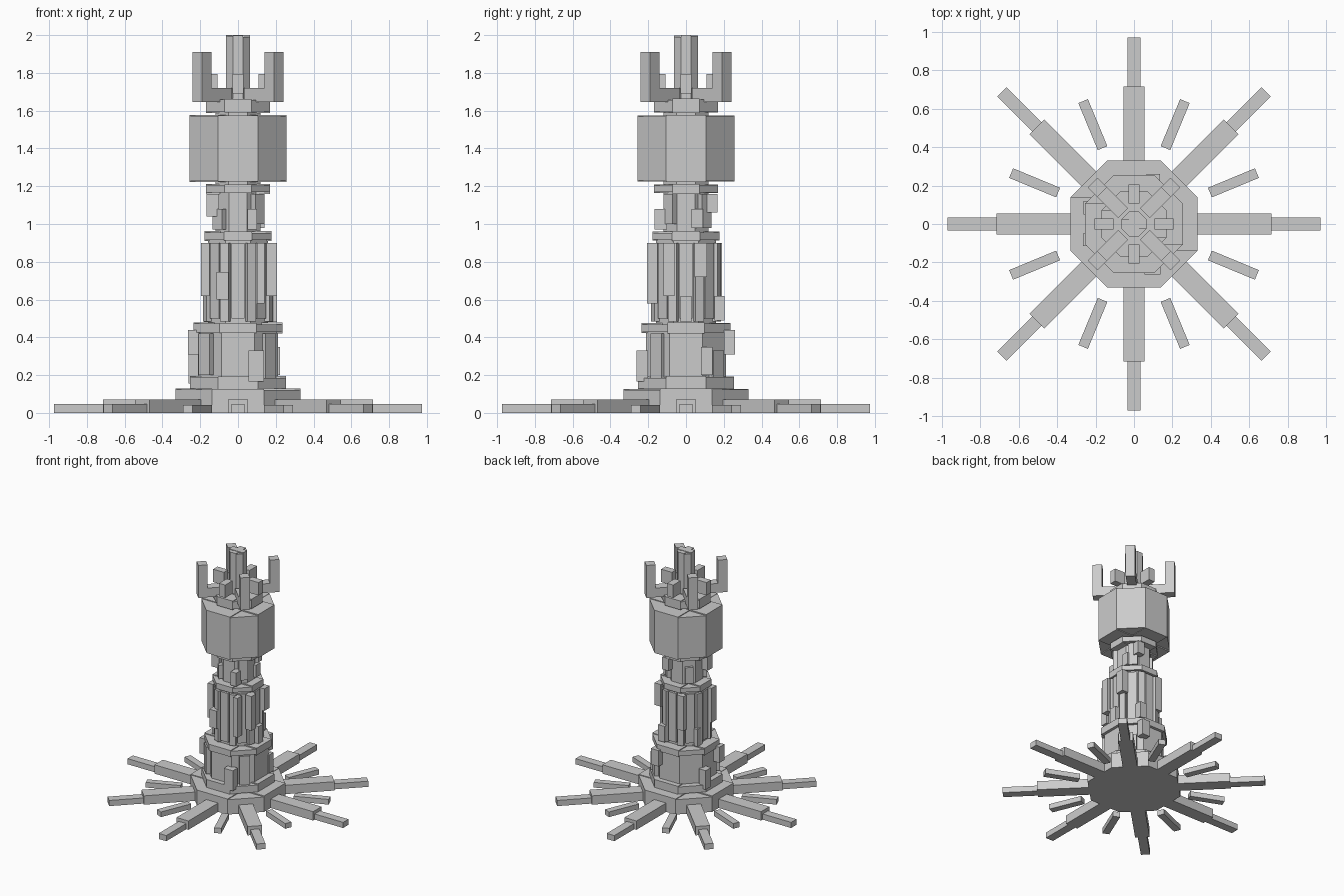
import bpy, bmesh, math
from mathutils import Matrix, Vector

old = bpy.data.objects.get("Cube")
if old:
    bpy.data.objects.remove(old, do_unlink=True)

stone = bpy.data.materials.new("stone grey")
stone.use_nodes = True
GREY = (0.6, 0.6, 0.6, 1.0)
stone.diffuse_color = GREY
stone.node_tree.nodes["Principled BSDF"].inputs["Base Color"].default_value = GREY
T = math.tan(math.radians(22.5))


def box(bm, angle, r0, r1, t0, t1, z0, z1):
    """Box from r0 to r1 outward along angle (degrees), t0 to t1 sideways."""
    m = (Matrix.Rotation(math.radians(angle), 4, 'Z')
         @ Matrix.Translation(Vector(((r0 + r1) / 2, (t0 + t1) / 2, (z0 + z1) / 2)))
         @ Matrix.Diagonal((r1 - r0, t1 - t0, z1 - z0, 1)))
    bmesh.ops.create_cube(bm, size=1, matrix=m)


def finish(name, bm):
    me = bpy.data.meshes.new(name)
    bm.to_mesh(me)
    bm.free()
    me.materials.append(stone)
    ob = bpy.data.objects.new(name, me)
    bpy.context.collection.objects.link(ob)


def octagon(name, r, z0, z1, step=0.003):
    """Octagonal drum made of four crossing slabs of slightly stepped height."""
    bm = bmesh.new()
    for i, a in enumerate((0, 90, 45, 135)):
        d = step * i
        box(bm, a, -r, r, -r * T, r * T, z0 + (d if z0 > 0 else 0), z1 - d)
    finish(name, bm)


def boxes(name, items):
    bm = bmesh.new()
    for it in items:
        box(bm, *it)
    finish(name, bm)


# Stacked drums and collars
for name, r, z0, z1 in (
        ("base_plinth", 0.332, 0.0, 0.13),
        ("lower_collar", 0.254, 0.12, 0.195),
        ("lower_drum", 0.213, 0.18, 0.44),
        ("middle_collar", 0.236, 0.42, 0.478),
        ("shaft_core", 0.158, 0.46, 0.93),
        ("shaft_collar", 0.178, 0.91, 0.962),
        ("neck_core", 0.118, 0.95, 1.18),
        ("neck_collar", 0.17, 1.16, 1.213),
        ("neck_plug", 0.12, 1.20, 1.24),
        ("head_drum", 0.256, 1.222, 1.577),
        ("crown_plug", 0.12, 1.56, 1.60),
        ("crown_collar", 0.17, 1.587, 1.665),
        ("centre_mast", 0.064, 1.65, 2.0)):
    octagon(name, r, z0, z1)

# Ground rays
eight = range(0, 360, 45)
boxes("inner_rays", [(a, 0.25, 0.716, -0.054, 0.054, 0, 0.072) for a in eight])
boxes("outer_rays", [(a, 0.70, 0.973, -0.034, 0.034, 0, 0.046) for a in eight])
boxes("short_rays", [(a + 22.5, 0.428, 0.693, -0.027, 0.027, 0, 0.042) for a in eight])

# Plates on the lower drum
boxes("lower_plates", [
    (270, 0.20, 0.262, 0.055, 0.137, 0.165, 0.33),
    (180, 0.20, 0.266, 0.05, 0.115, 0.31, 0.438),
    (180, 0.20, 0.262, -0.12, -0.05, 0.155, 0.31),
    (90, 0.20, 0.260, -0.135, -0.065, 0.31, 0.44),
    (0, 0.20, 0.222, 0.08, 0.14, 0.20, 0.35),
    (45, 0.20, 0.245, -0.04, 0.04, 0.16, 0.33),
    (225, 0.20, 0.245, -0.05, 0.03, 0.20, 0.42),
    (315, 0.20, 0.235, -0.03, 0.05, 0.16, 0.42)])

# Upright staves and chips around the shaft
boxes("shaft_staves", [(a, 0.14, 0.176, -0.034, 0.034, 0.50, 0.90) for a in eight])
boxes("shaft_ribs", [(a + 22.5, 0.14, 0.19, -0.024, 0.024, 0.485, 0.90) for a in eight])
boxes("shaft_chips", [
    (270, 0.15, 0.206, -0.115, -0.05, 0.60, 0.745),
    (270, 0.15, 0.206, 0.10, 0.14, 0.58, 0.90),
    (0, 0.15, 0.206, 0.045, 0.112, 0.72, 0.90),
    (0, 0.15, 0.206, -0.12, -0.06, 0.62, 0.90),
    (90, 0.15, 0.204, -0.11, -0.05, 0.49, 0.62),
    (90, 0.15, 0.19, 0.05, 0.11, 0.62, 0.90),
    (180, 0.15, 0.197, 0.05, 0.11, 0.62, 0.90),
    (180, 0.15, 0.18, -0.11, -0.05, 0.48, 0.62),
    (0, 0.15, 0.206, -0.03, 0.03, 0.48, 0.62)])

# Plates on the neck
boxes("neck_plates", [
    (270, 0.10, 0.166, 0.05, 0.10, 0.97, 1.08),
    (180, 0.10, 0.168, 0.04, 0.10, 1.04, 1.16),
    (90, 0.10, 0.166, -0.10, -0.04, 1.06, 1.16),
    (0, 0.10, 0.14, 0.03, 0.09, 0.98, 1.08),
    (225, 0.10, 0.15, -0.04, 0.03, 0.97, 1.08),
    (315, 0.10, 0.15, -0.02, 0.05, 1.0, 1.16),
    (45, 0.10, 0.15, -0.03, 0.04, 0.98, 1.16),
    (135, 0.10, 0.14, -0.03, 0.03, 0.97, 1.10)])

# Crown: diagonal arms with upright prongs, short blocks between them
diag = range(45, 360, 90)
boxes("crown_arms", [(a, 0.08, 0.304, -0.035, 0.035, 1.645, 1.72) for a in diag])
boxes("crown_prongs", [(a, 0.234, 0.304, -0.035, 0.035, 1.71, 1.91) for a in diag])
boxes("crown_blocks", [(a, 0.108, 0.205, -0.028, 0.028, 1.69, 1.795)
                       for a in range(0, 360, 90)])
